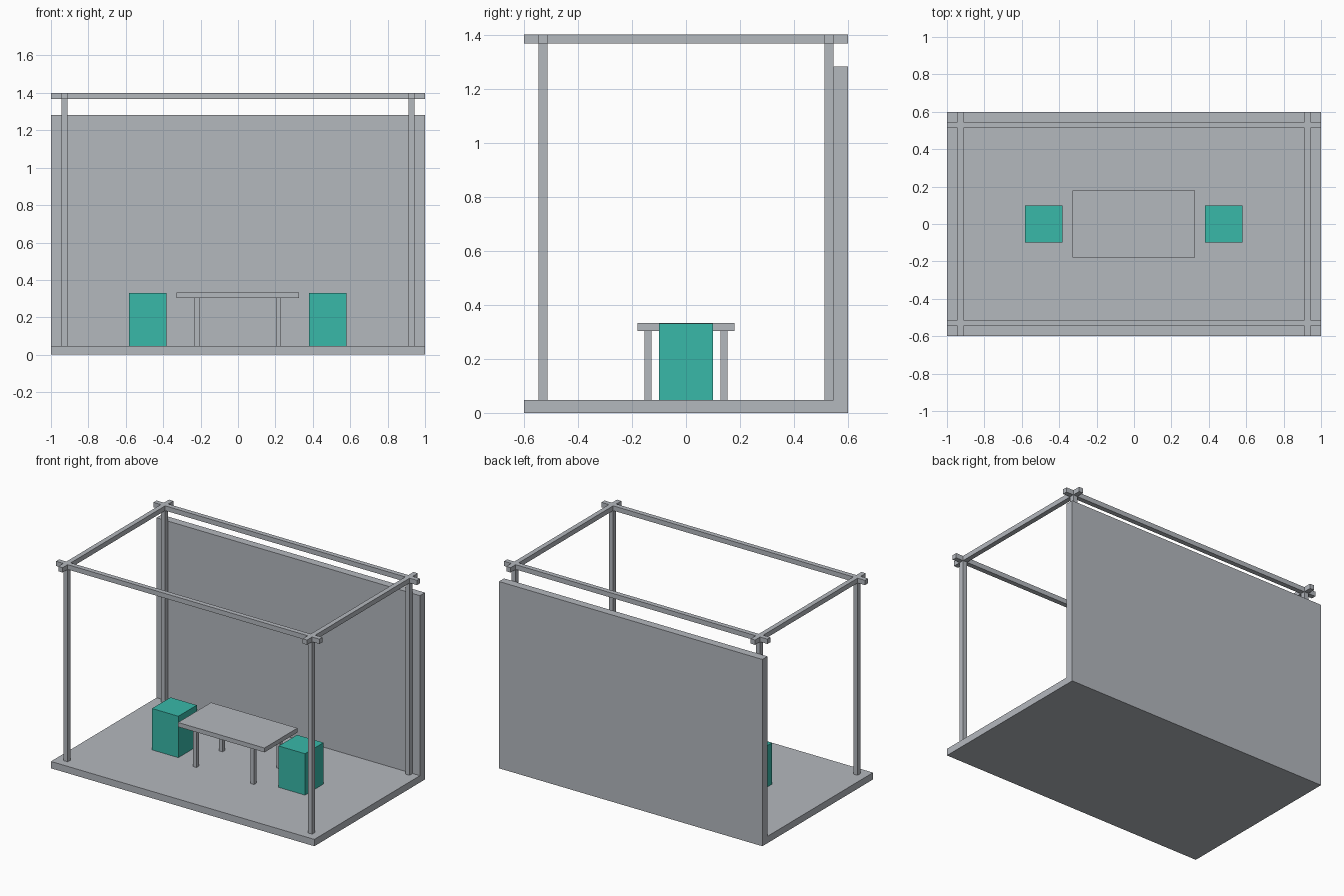
import bpy
import bmesh
from mathutils import Vector

if "Cube" in bpy.data.objects:
    bpy.data.objects.remove(bpy.data.objects["Cube"])


def material(name, rgb):
    m = bpy.data.materials.new(name)
    lin = [((c / 255 + 0.055) / 1.055) ** 2.4 for c in rgb]
    m.diffuse_color = (*lin, 1)
    m.use_nodes = True
    m.node_tree.nodes["Principled BSDF"].inputs["Base Color"].default_value = m.diffuse_color
    return m


GREY = material("light_grey", (180, 184, 190))
TEAL = material("teal", (56, 184, 169))


def finish(name, bm, mat):
    bmesh.ops.recalc_face_normals(bm, faces=bm.faces)
    mesh = bpy.data.meshes.new(name)
    bm.to_mesh(mesh)
    bm.free()
    mesh.materials.append(mat)
    ob = bpy.data.objects.new(name, mesh)
    bpy.context.collection.objects.link(ob)
    return ob


def box(name, x, y, z, mat=GREY):
    """Box from (min, max) pairs on each axis."""
    bm = bmesh.new()
    bmesh.ops.create_cube(bm, size=1)
    for v in bm.verts:
        v.co = Vector([r[0] if c < 0 else r[1] for c, r in zip(v.co, (x, y, z))])
    return finish(name, bm, mat)


def around(c, w):
    return (c - w / 2, c + w / 2)


FLOOR, TOP = 0.047, 1.4
BEAM = 0.033
PX, PY = 0.928, 0.5285      # post centres
CX = -0.002                 # furniture centre

# Floor and back wall: one L-shaped profile extruded along x
bm = bmesh.new()
profile = [(-0.6, 0), (0.6, 0), (0.6, 1.282), (0.545, 1.282), (0.545, FLOOR), (-0.6, FLOOR)]
face = bm.faces.new([bm.verts.new((-1, y, z)) for y, z in profile])
ext = bmesh.ops.extrude_face_region(bm, geom=[face])
bmesh.ops.translate(bm, vec=(2, 0, 0),
                    verts=[g for g in ext["geom"] if isinstance(g, bmesh.types.BMVert)])
finish("floor_and_back_wall", bm, GREY)

# Posts and long beams
beam_z = (TOP - BEAM, TOP)
for sy, side in ((-1, "front"), (1, "back")):
    box(side + "_beam", (-1, 1), around(sy * PY, BEAM), beam_z)
    for sx, lr in ((-1, "left"), (1, "right")):
        box(f"{side}_{lr}_post", around(sx * PX, BEAM), around(sy * PY, BEAM),
            (FLOOR, TOP - BEAM))

# Side beams, butted against the long beams, with short ends outside
inner, outer = PY - BEAM / 2, PY + BEAM / 2
for sx, lr in ((-1, "left"), (1, "right")):
    for part, span in (("beam", (-inner, inner)), ("front_beam_end", (-0.6, -outer)),
                       ("back_beam_end", (outer, 0.6))):
        box(f"{lr}_side_{part}", around(sx * PX, BEAM), span, beam_z)

# Table
box("table_top", around(CX, 0.656), around(0, 0.358), (0.303, 0.333))
for sx, lr in ((-1, "left"), (1, "right")):
    for sy, fb in ((-1, "front"), (1, "back")):
        box(f"table_{fb}_{lr}_leg", around(CX + sx * 0.218, 0.027),
            around(sy * 0.1405, 0.027), (FLOOR, 0.303))

# Stools
for sx, lr in ((-1, "left"), (1, "right")):
    box(lr + "_stool", around(CX + sx * 0.481, 0.2), around(0, 0.2), (FLOOR, 0.331), TEAL)
